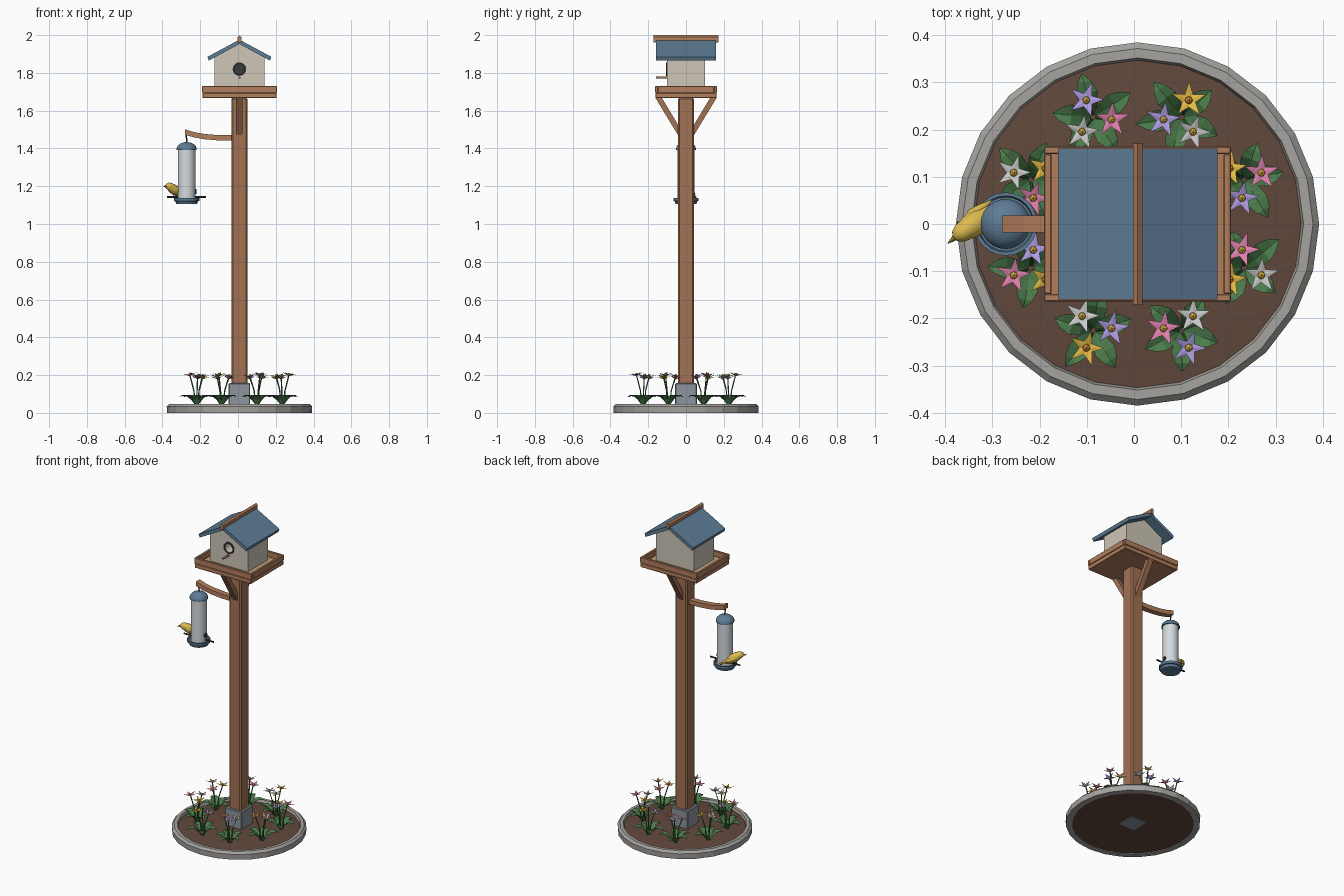
import bpy, bmesh, math, random
from mathutils import Vector, Matrix

if "Cube" in bpy.data.objects:
    bpy.data.objects.remove(bpy.data.objects["Cube"])

random.seed(4)
X = 0.0075            # post axis
FX = -0.272           # hanging feeder axis
COL = dict(wood=(.36, .17, .09), wood2=(.45, .21, .11), blue=(.11, .2, .3), cream=(.62, .57, .48),
           dark=(.04, .04, .045), stone=(.38, .37, .35), soil=(.12, .065, .045), metal=(.27, .3, .34),
           glass=(.66, .7, .73), seed=(.55, .4, .2), gold=(.72, .5, .08), olive=(.3, .22, .05),
           leaf=(.07, .2, .07), pink=(.75, .22, .42), yellow=(.8, .5, .06), purple=(.42, .33, .75),
           white=(.68, .68, .68), orange=(.75, .3, .05))
MATS = {}


def mat(key):
    if key not in MATS:
        MATS[key] = bpy.data.materials.new(key)
        MATS[key].diffuse_color = (*COL[key], 1)
    return MATS[key]


def finish(name, bm, col, smooth=None, recalc=True):
    if recalc:
        bmesh.ops.recalc_face_normals(bm, faces=bm.faces)
    me = bpy.data.meshes.new(name)
    bm.to_mesh(me)
    bm.free()
    me.materials.append(mat(col))
    if smooth:
        me.shade_smooth()
        me.set_sharp_from_angle(angle=math.radians(smooth))
    ob = bpy.data.objects.new(name, me)
    bpy.context.collection.objects.link(ob)
    return ob


def box(name, lo, hi, col, bevel=0.0):
    bm = bmesh.new()
    lo, hi = Vector(lo), Vector(hi)
    bmesh.ops.create_cube(bm, size=1, matrix=Matrix.Translation((lo + hi) / 2) @ Matrix.Diagonal((*(hi - lo), 1)))
    if bevel:
        bmesh.ops.bevel(bm, geom=bm.edges[:], offset=bevel, segments=1, affect='EDGES')
    return finish(name, bm, col)


def lathe(name, prof, col, x, seg=24, smooth=None):
    bm = bmesh.new()
    vs = [bm.verts.new((r, 0, z)) for r, z in prof]
    es = [bm.edges.new(p) for p in zip(vs, vs[1:])]
    bmesh.ops.spin(bm, geom=vs + es, cent=(0, 0, 0), axis=(0, 0, 1), angle=math.tau, steps=seg)
    bmesh.ops.remove_doubles(bm, verts=bm.verts, dist=1e-5)
    bmesh.ops.translate(bm, verts=bm.verts, vec=(x, 0, 0))
    return finish(name, bm, col, smooth)


def prism(name, pts, a, b, col, axis='y'):
    """Extrude a 2D outline (other horizontal axis, z) along x or y from a to b."""
    bm = bmesh.new()
    f = (lambda p, d: (p[0], d, p[1])) if axis == 'y' else (lambda p, d: (d, p[0], p[1]))
    A, B = ([bm.verts.new(f(p, d)) for p in pts] for d in (a, b))
    bm.faces.new(A)
    bm.faces.new(B)
    for i in range(len(pts)):
        j = (i + 1) % len(pts)
        bm.faces.new((A[i], A[j], B[j], B[i]))
    return finish(name, bm, col)


def loft(name, pts, radii, col, seg=8, smooth=50):
    bm = bmesh.new()
    pts = [Vector(p) for p in pts]
    if not isinstance(radii, (list, tuple)):
        radii = [radii] * len(pts)
    rings = []
    for i, (p, r) in enumerate(zip(pts, radii)):
        t = (pts[min(i + 1, len(pts) - 1)] - pts[max(i - 1, 0)]).normalized()
        s = t.cross(Vector((0, 0, 1)) if abs(t.z) < .95 else Vector((0, 1, 0))).normalized()
        u = s.cross(t)
        rings.append([bm.verts.new(p + r * (math.cos(k * math.tau / seg) * s + math.sin(k * math.tau / seg) * u))
                      for k in range(seg)])
    for A, B in zip(rings, rings[1:]):
        for k in range(seg):
            bm.faces.new((A[k], A[(k + 1) % seg], B[(k + 1) % seg], B[k]))
    bm.faces.new(rings[0])
    bm.faces.new(rings[-1])
    return finish(name, bm, col, smooth)


# planter base
lathe("stone_ring", [(.347, 0), (.383, 0), (.385, .034), (.372, .047), (.352, .047), (.347, .03), (.347, 0)], "stone", X)
lathe("soil", [(0, .004), (.35, .004), (.35, .03), (.25, .04), (.12, .046), (0, .048)], "soil", X, 24, 40)

# post and socket
box("post_socket", (X - .057, -.057, 0), (X + .057, .057, .157), "metal", .004)
box("post", (X - .042, -.042, .1), (X + .042, .042, 1.67), "wood", .008)

# tray platform with rim and seed
box("tray_floor", (X - .196, -.162, 1.667), (X + .196, .162, 1.695), "wood2", .003)
for s, n in ((-1, "a"), (1, "b")):
    y0, y1 = sorted((s * .164, s * .148))
    box("tray_rim_long_" + n, (X - .198, y0, 1.695), (X + .198, y1, 1.73), "wood2", .002)
    x0, x1 = sorted((X + s * .198, X + s * .182))
    box("tray_rim_short_" + n, (x0, -.148, 1.695), (x1, .148, 1.73), "wood2", .002)
    # diagonal brace
    prism("brace_" + n, [(s * .036, 1.46), (s * .036, 1.515), (s * .128, 1.668), (s * .162, 1.668)],
          X - .017, X + .017, "wood", 'x')
box("seed_layer", (X - .168, -.135, 1.694), (X + .168, .135, 1.704), "seed")

# bird house with entrance hole
house = prism("house_walls", [(X - .132, 1.695), (X + .132, 1.695), (X + .132, 1.885), (X, 1.956), (X - .132, 1.885)],
              -.1, .1, "cream")
hole = loft("hole_cutter", [(X, -.15, 1.82), (X, -.04, 1.82)], .029, "dark", 20)
hole.hide_render = True
hole.hide_viewport = True
cut = house.modifiers.new("hole", 'BOOLEAN')
cut.object = hole
cut.solver = 'EXACT'
loft("hole_back", [(X, -.045, 1.82), (X, -.038, 1.82)], .0288, "dark", 20)
collar = lathe("hole_collar", [(.028, -.004), (.036, -.004), (.036, .004), (.028, .004), (.028, -.004)], "dark", 0, 20, 40)
collar.rotation_euler.x = math.pi / 2
collar.location = (X, -.101, 1.82)
loft("house_perch", [(X, -.16, 1.775), (X, -.095, 1.775)], .006, "wood", 8)

# roof and ridge
for s, n in ((-1, "left"), (1, "right")):
    prism("roof_" + n, [(X, 1.976), (X + s * .169, 1.885), (X + s * .162, 1.865), (X, 1.953)], -.16, .16, "blue")
prism("ridge_cap", [(X - .01, 1.962), (X + .01, 1.962), (X + .01, 1.99), (X, 2.0), (X - .01, 1.99)], -.171, .171, "wood2")

# curved arm
line = [(-.02, 1.456), (-.1, 1.456), (-.18, 1.463), (-.235, 1.473), (-.28, 1.487)]
prism("feeder_arm", [(x, z + .014) for x, z in line] + [(x, z - .014) for x, z in reversed(line)],
      -.018, .018, "wood2")
loft("feeder_hook", [(FX, 0, 1.48), (FX - .002, 0, 1.46), (FX + .002, 0, 1.445), (FX, 0, 1.42)], .004, "dark", 6)

# hanging tube feeder
lathe("feeder_cap", [(0, 1.434), (.018, 1.432), (.036, 1.424), (.048, 1.413), (.053, 1.4), (.053, 1.393), (0, 1.393)],
      "blue", FX, 24, 40)
lathe("feeder_tube", [(0, 1.395), (.046, 1.395), (.046, 1.12), (0, 1.12)], "glass", FX, 24, 40)
lathe("feeder_tray", [(0, 1.105), (.055, 1.105), (.06, 1.12), (.067, 1.122), (.067, 1.137), (.06, 1.137), (.057, 1.127), (0, 1.127)],
      "blue", FX, 24, 40)
loft("feeder_perch", [(FX - .103, 0, 1.143), (FX + .103, 0, 1.143)], .005, "dark", 8)
for s, n in ((-1, "left"), (1, "right")):
    loft("feeder_port_" + n, [(FX + s * .04, 0, 1.172), (FX + s * .051, 0, 1.172)], .013, "dark", 12)

# perched bird
loft("bird_body", [(-.283, .043, 1.152), (-.3, .03, 1.158), (-.318, .016, 1.168), (-.334, .004, 1.179), (-.347, -.006, 1.188),
                   (-.358, -.013, 1.196), (-.368, -.02, 1.2), (-.378, -.027, 1.2), (-.382, -.03, 1.2)],
     [.006, .013, .022, .027, .026, .022, .02, .013, .004], "gold", 12, 60)
loft("bird_beak", [(-.376, -.026, 1.2), (-.395, -.041, 1.198)], [.008, .001], "olive", 8)
loft("bird_tail", [(-.305, .026, 1.16), (-.272, .051, 1.142)], [.008, .006], "olive", 4)
side = Vector((.6, -.8, 0)).normalized()
for s, n in ((-1, "a"), (1, "b")):
    o = side * s * .018
    loft("bird_wing_" + n, [Vector(p) + o for p in ((-.347, -.006, 1.188), (-.333, .005, 1.182), (-.315, .018, 1.172), (-.293, .035, 1.158))],
         [.004, .0125, .01, .002], "gold", 8)
    loft("bird_leg_" + n, [Vector((-.335, .002, 1.165)) + side * s * .008, Vector((-.338, 0, 1.143)) + side * s * .004],
         .0025, "dark", 6)


# flower clumps
def flower(name, c, col, lean):
    bm = bmesh.new()
    mid = bm.verts.new((0, 0, 0))
    low = bm.verts.new((0, 0, -.006))
    spin = random.choice((0, .15, .3))
    rim = []
    for i in range(10):
        r, z = ((.039, .011), (.015, .002))[i % 2]
        a = spin + i * math.tau / 10
        rim.append(bm.verts.new((r * math.cos(a), r * math.sin(a), z)))
    for i in range(10):
        bm.faces.new((mid, rim[i], rim[(i + 1) % 10]))
        bm.faces.new((low, rim[(i + 1) % 10], rim[i]))
    tilt = Matrix.Rotation(.15, 4, Vector((-lean.y, lean.x, 0)))
    bmesh.ops.transform(bm, matrix=Matrix.Translation(c) @ tilt, verts=bm.verts)
    finish(name, bm, col, recalc=False)
    bm = bmesh.new()
    bmesh.ops.create_icosphere(bm, subdivisions=1, radius=.009, matrix=Matrix.Translation(c + Vector((0, 0, .004))))
    finish(name + "_centre", bm, "orange" if col == "yellow" else "yellow")


def leaf(name, base, a, length):
    bm = bmesh.new()
    d, s = Vector((math.cos(a), math.sin(a), 0)), Vector((-math.sin(a), math.cos(a), 0))
    rows = []
    for t, w, z in ((0.05, .006, 0), (.3, .018, .03), (.55, .023, .048), (.8, .015, .052), (1, .001, .046)):
        p = base + d * t * length + Vector((0, 0, z))
        rows.append([bm.verts.new(q) for q in (p - s * w + Vector((0, 0, w * .4)), p, p + s * w + Vector((0, 0, w * .4)))])
    for A, B in zip(rows, rows[1:]):
        for i in (0, 1):
            bm.faces.new((A[i], B[i], B[i + 1], A[i + 1]))
    finish(name, bm, "leaf", recalc=False)


PETALS = ("pink", "yellow", "purple", "white")
for k in range(8):
    a = math.radians(22.5 + 45 * k)
    base = Vector((X + .245 * math.cos(a), .245 * math.sin(a), .038))
    for i in range(5):
        leaf(f"leaf_{k}_{i}", base, a + .95 + i * math.tau / 5 + random.uniform(-.2, .2), random.uniform(.08, .098))
    for j in range(3):
        b = a + j * math.tau / 3
        lean = Vector((math.cos(b), math.sin(b), 0))
        top = base + lean * .039
        top.z = (.2, .184, .193)[j]
        loft(f"stem_{k}_{j}", [base + lean * .008, base + lean * .016 + Vector((0, 0, .08)), top], .0035, "leaf", 6)
        flower(f"flower_{k}_{j}", top, PETALS[(k + j) % 4], lean)

for m in bpy.data.materials:
    if m.users and not m.is_grease_pencil:
        m.use_nodes = True
        m.node_tree.nodes["Principled BSDF"].inputs["Base Color"].default_value = m.diffuse_color
